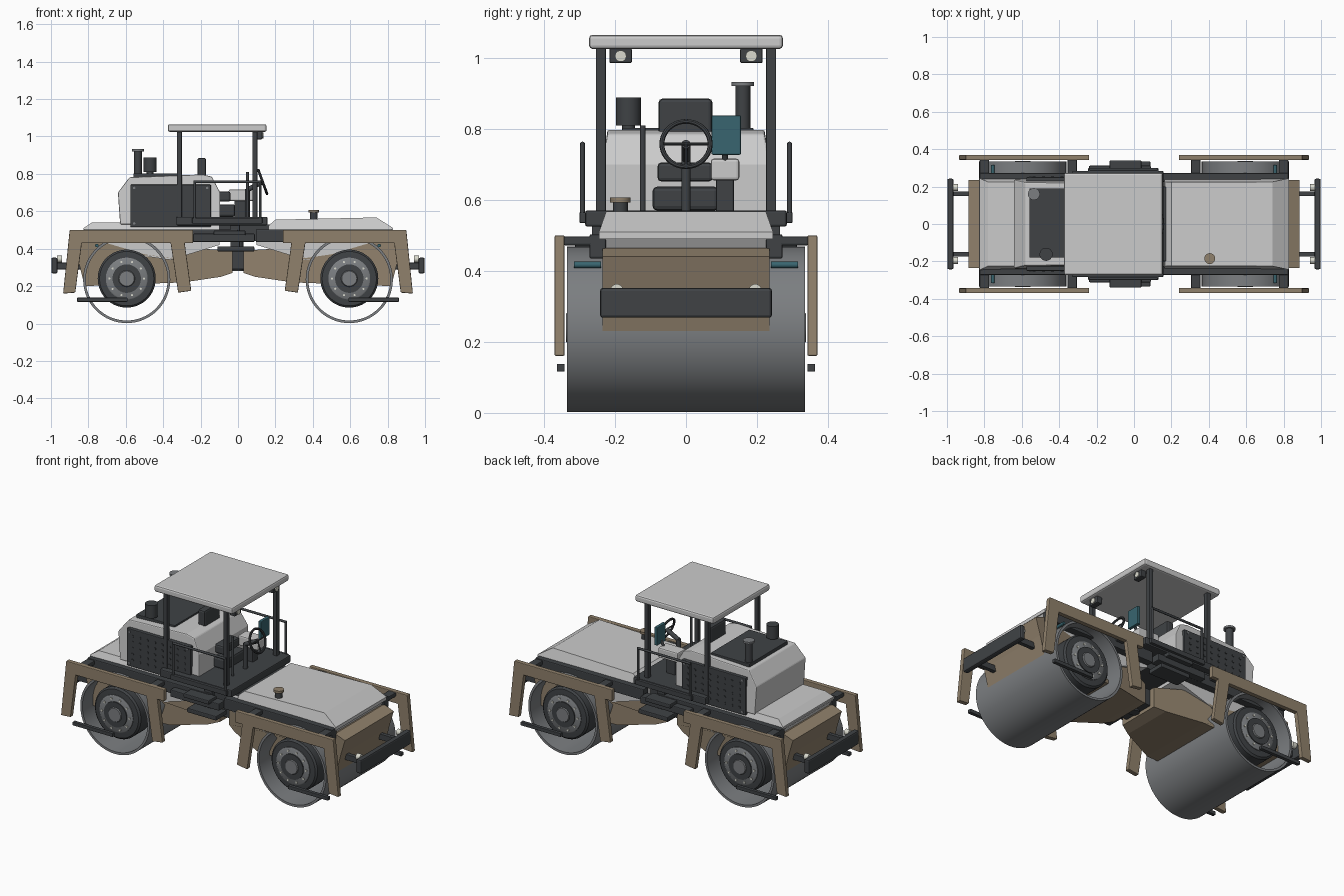
import bpy, bmesh, math
from mathutils import Matrix, Vector

if "Cube" in bpy.data.objects:
    bpy.data.objects.remove(bpy.data.objects["Cube"])

def mat(name, c):
    m = bpy.data.materials.new(name)
    m.diffuse_color = (*c, 1)
    m.use_nodes = True
    m.node_tree.nodes["Principled BSDF"].inputs["Base Color"].default_value = m.diffuse_color
    return m

DARK = mat("dark", (0.05, 0.055, 0.06))
TAN = mat("tan", (0.28, 0.22, 0.15))
TEAL = mat("teal", (0.04, 0.13, 0.16))
LAMP = mat("lamp", (0.7, 0.7, 0.62))
STEEL = mat("steel", (0.2, 0.21, 0.22))

def finish(name, bm, m=None, bevel=0, smooth=False):
    bmesh.ops.recalc_face_normals(bm, faces=bm.faces)
    me = bpy.data.meshes.new(name)
    bm.to_mesh(me)
    bm.free()
    ob = bpy.data.objects.new(name, me)
    bpy.context.collection.objects.link(ob)
    if m:
        me.materials.append(m)
    if smooth:
        me.shade_smooth()
        me.set_sharp_from_angle(angle=math.radians(35))
    if bevel:
        b = ob.modifiers.new("bevel", 'BEVEL')
        b.width, b.segments = bevel, 2
    return ob

def box(name, x0, x1, y0, y1, z0, z1, m=None, bevel=0.005):
    bm = bmesh.new()
    bmesh.ops.create_cube(bm, size=1)
    for v in bm.verts:
        v.co = ((x0+x1)/2 + v.co.x*(x1-x0), (y0+y1)/2 + v.co.y*(y1-y0), (z0+z1)/2 + v.co.z*(z1-z0))
    return finish(name, bm, m, bevel)

def prism(name, pts, y0, y1, m=None, bevel=0, width=None):
    # side profile (x, z) extruded across y; width(x, z) gives a symmetric half width
    bm = bmesh.new()
    a = [bm.verts.new((x, -width(x, z) if width else y0, z)) for x, z in pts]
    b = [bm.verts.new((x, width(x, z) if width else y1, z)) for x, z in pts]
    bm.faces.new(a)
    bm.faces.new(b)
    for i in range(len(pts)):
        j = (i+1) % len(pts)
        bm.faces.new((a[i], a[j], b[j], b[i]))
    return finish(name, bm, m, bevel)

def add_rod(bm, p, q, r, seg):
    p, q = Vector(p), Vector(q)
    d = q - p
    mtx = Matrix.Translation((p+q)/2) @ d.to_track_quat('Z', 'Y').to_matrix().to_4x4()
    bmesh.ops.create_cone(bm, cap_ends=True, segments=seg, radius1=r, radius2=r, depth=d.length, matrix=mtx)

def rods(name, pairs, r, m=None, seg=24):
    bm = bmesh.new()
    for p, q in pairs:
        add_rod(bm, p, q, r, seg)
    return finish(name, bm, m, smooth=True)

def lathe(name, prof, c, m=None, closed=True, seg=64):
    # (radius, y) profile turned about a y axis through c
    bm = bmesh.new()
    rings = [[bm.verts.new((c[0]+r*math.cos(2*math.pi*k/seg), c[1]+y, c[2]+r*math.sin(2*math.pi*k/seg)))
              for k in range(seg)] for r, y in prof]
    n = len(rings)
    for i in range(n if closed else n-1):
        A, B = rings[i], rings[(i+1) % n]
        for k in range(seg):
            l = (k+1) % seg
            bm.faces.new((A[k], A[l], B[l], B[k]))
    if not closed:
        bm.faces.new(rings[0])
        bm.faces.new(rings[-1])
    return finish(name, bm, m, smooth=True)

# parts repeated at both ends
for s, end in ((-1, "rear"), (1, "front")):
    flip = lambda pts: [(s*x, z) for x, z in pts]
    xr = lambda a, b: sorted((s*a, s*b))
    cx, cz = s*0.595, 0.235
    lathe(end+"_drum", [(0.233, -0.335), (0.233, 0.335), (0.219, 0.335), (0.219, -0.335)], (cx, 0, cz), STEEL)
    prism(end+"_chassis", flip([(0.03, 0.39), (0.03, 0.27), (0.09, 0.25), (0.29, 0.22), (0.82, 0.2), (0.855, 0.34),
          (0.885, 0.44), (0.82, 0.465), (0.5, 0.37), (0.36, 0.35), (0.2, 0.4)]), 0, 0, TAN,
          width=lambda x, z: 0.13 + 0.105*min(1, (abs(x)-0.03)/0.22))
    prism(end+"_lower_body", flip([(0.1, 0.5), (0.1, 0.42), (0.36, 0.34), (0.5, 0.36), (0.8, 0.45), (0.83, 0.5)]), -0.23, 0.23)
    box(end+"_bumper", *xr(0.965, 0.998), -0.242, 0.242, 0.268, 0.352, DARK, 0.008)
    for t, side in ((-1, "right"), (1, "left")):
        yr = lambda a, b: sorted((t*a, t*b))
        # side guard frame with two splayed legs
        prism(f"{end}_{side}_frame", flip([(0.24, 0.5), (0.9, 0.5), (0.935, 0.16), (0.87, 0.165), (0.835, 0.43),
              (0.36, 0.43), (0.32, 0.165), (0.25, 0.175), (0.285, 0.43), (0.24, 0.43)]), *yr(0.342, 0.37), TAN, 0.004)
        box(f"{end}_{side}_rail", *xr(0.095 if s > 0 else 0.0, 0.825), *yr(0.225, 0.272), 0.435, 0.503, DARK)
        for bx in (0.33, 0.8):
            box(f"{end}_{side}_frame_bracket", *xr(bx-0.025, bx+0.025), *yr(0.26, 0.345), 0.472, 0.497, DARK)
        # wheel hub stack
        c = (cx, 0, 0.24)
        lathe(f"{end}_{side}_hub_motor", [(0.155, t*0.2), (0.155, t*0.305), (0.145, t*0.315), (0.11, t*0.318)], c, DARK, False)
        lathe(f"{end}_{side}_hub_plate", [(0.112, t*0.31), (0.112, t*0.322), (0.106, t*0.326)], c, STEEL, False)
        lathe(f"{end}_{side}_hub_ring", [(0.076, t*0.32), (0.076, t*0.332)], c, DARK, False)
        lathe(f"{end}_{side}_hub_cap", [(0.045, t*0.33), (0.04, t*0.338)], c, STEEL, False)
        rods(f"{end}_{side}_hub_bolts", [((cx+0.093*math.cos(a), t*0.32, 0.24+0.093*math.sin(a)),
             (cx+0.093*math.cos(a), t*0.331, 0.24+0.093*math.sin(a)))
             for a in [math.pi*k/5 for k in range(10)]], 0.006, LAMP, 8)
        box(f"{end}_{side}_scraper_bar", *xr(0.59, 0.86), *yr(0.342, 0.364), 0.116, 0.138, DARK, 0.003)
        rods(f"{end}_{side}_spray_nozzle", [((s*0.755, t*0.24, 0.417), (s*0.755, t*0.315, 0.417))], 0.009, TEAL, 12)
        box(f"{end}_{side}_bumper_bracket", *xr(0.83, 0.97), *yr(0.15, 0.175), 0.29, 0.325, DARK, 0.002)
        rods(f"{end}_{side}_bumper_lamp", [((s*0.94, t*0.195, 0.345), (s*0.968, t*0.195, 0.345))], 0.018, LAMP)

# bonnet and rear deck, narrower at the top
taper = lambda x, z: 0.245 if z < 0.515 else 0.225
prism("bonnet", [(0.16, 0.49), (0.165, 0.525), (0.2, 0.555), (0.74, 0.567), (0.83, 0.51), (0.83, 0.49)], 0, 0, width=taper)
prism("rear_deck", [(-0.1, 0.49), (-0.1, 0.54), (-0.78, 0.54), (-0.825, 0.51), (-0.825, 0.49)], 0, 0, width=taper)
rods("filler_neck", [((0.405, -0.185, 0.55), (0.405, -0.185, 0.595))], 0.021, DARK)
rods("filler_cap", [((0.405, -0.185, 0.593), (0.405, -0.185, 0.607))], 0.029, TAN)

# engine cover with vented panels
prism("engine_cover", [(-0.63, 0.53), (-0.642, 0.7), (-0.58, 0.782), (-0.19, 0.797), (-0.14, 0.785), (-0.095, 0.7),
      (-0.095, 0.53)], 0, 0, bevel=0.006, width=lambda x, z: 0.238 if z < 0.75 else 0.222)
box("engine_top_plate", -0.56, -0.3, -0.18, 0.19, 0.77, 0.803, DARK, 0.003)
for t, side in ((-1, "right"), (1, "left")):
    box(side+"_vent_panel", -0.575, -0.145, *sorted((t*0.225, t*0.25)), 0.515, 0.742, DARK, 0.004)
    rods(side+"_vent_holes", [((-0.535+0.05*i, t*0.245, 0.555+0.037*j), (-0.535+0.05*i, t*0.253, 0.555+0.037*j))
         for i in range(8) for j in range(5)], 0.008, DARK, 8)
    rods(side+"_panel_screws", [((x, t*0.245, z), (x, t*0.254, z)) for x in (-0.555, -0.165) for z in (0.535, 0.725)],
         0.007, STEEL, 8)
rods("exhaust_pipe", [((-0.535, 0.16, 0.77), (-0.535, 0.16, 0.925))], 0.021, DARK)
rods("exhaust_cap", [((-0.535, 0.16, 0.92), (-0.535, 0.16, 0.932))], 0.032, STEEL)
rods("air_filter", [((-0.47, -0.162, 0.81), (-0.47, -0.162, 0.888))], 0.035, DARK)
rods("air_filter_neck", [((-0.47, -0.162, 0.78), (-0.47, -0.162, 0.82))], 0.018, DARK)

# operator platform, canopy and handrails
box("platform_floor", -0.33, 0.157, -0.284, 0.284, 0.525, 0.57, DARK, 0.006)
box("canopy_roof", -0.375, 0.153, -0.273, 0.273, 1.025, 1.065, None, 0.01)
for t, side in ((-1, "right"), (1, "left")):
    yr = lambda a, b: sorted((t*a, t*b))
    for x in (-0.313, 0.09):
        box(side+"_canopy_post", x-0.013, x+0.013, *yr(0.226, 0.254), 0.565, 1.03, DARK, 0.004)
    ry = t*0.292
    rods(side+"_handrail", [((-0.232, ry, 0.565), (-0.232, ry, 0.76)), ((-0.237, ry, 0.757), (0.122, ry, 0.757)),
         ((0.118, ry, 0.565), (0.118, ry, 0.76))], 0.007, DARK, 12)
    box(side+"_handrail_base", -0.245, 0.13, *yr(0.275, 0.3), 0.535, 0.565, DARK, 0.003)
    box(side+"_upper_step", -0.13, 0.04, *yr(0.26, 0.34), 0.472, 0.497, DARK, 0.005)
    box(side+"_side_box", -0.24, 0.09, *yr(0.25, 0.312), 0.437, 0.48, DARK)
    box(side+"_lower_step", -0.11, 0.087, *yr(0.23, 0.335), 0.385, 0.412, DARK, 0.005)
    box(side+"_step_hanger", -0.04, 0.01, *yr(0.24, 0.265), 0.4, 0.53, DARK, 0.003)
    box(side+"_work_lamp", 0.095, 0.13, *yr(0.152, 0.216), 0.985, 1.027, DARK, 0.005)
    rods(side+"_work_lamp_lens", [((0.125, t*0.184, 1.005), (0.136, t*0.184, 1.005))], 0.016, LAMP)

# seat and controls
box("seat_cushion", -0.12, -0.015, -0.094, 0.092, 0.57, 0.637, DARK, 0.012)
box("seat_lower_back", -0.11, -0.04, -0.08, 0.075, 0.652, 0.705, DARK, 0.01)
box("seat_headrest", -0.217, -0.17, -0.077, 0.074, 0.75, 0.885, DARK, 0.01)
box("control_console", -0.05, 0.085, 0.07, 0.15, 0.655, 0.716, None, 0.008)
box("console_stand", -0.02, 0.04, 0.085, 0.135, 0.56, 0.66, DARK)
box("display_panel", 0.085, 0.105, 0.072, 0.155, 0.727, 0.838, TEAL, 0.004)
rods("display_arm", [((0.07, 0.11, 0.7), (0.092, 0.11, 0.75))], 0.008, DARK)
rods("control_lever", [((0.05, -0.122, 0.565), (0.05, -0.122, 0.81))], 0.008, DARK)
bm = bmesh.new()
hub = Vector((0.132, 0, 0.757))
tilt = Matrix.Translation(hub) @ Matrix.Rotation(math.radians(70), 4, 'Y')
N, M = 40, 8
ring = [[bm.verts.new(tilt @ Vector(((0.068+0.007*math.cos(b))*math.cos(a), (0.068+0.007*math.cos(b))*math.sin(a),
        0.007*math.sin(b)))) for b in [2*math.pi*j/M for j in range(M)]] for a in [2*math.pi*i/N for i in range(N)]]
for i in range(N):
    for j in range(M):
        A, B, k = ring[i], ring[(i+1) % N], (j+1) % M
        bm.faces.new((A[j], B[j], B[k], A[k]))
finish("steering_wheel", bm, DARK, smooth=True)
spoke_ends = [tilt @ Vector((0.068*math.cos(a), 0.068*math.sin(a), 0)) for a in (0, math.pi/2, -math.pi/2)]
rods("steering_spokes", [(hub, e) for e in spoke_ends], 0.004, DARK, 8)
rods("steering_column", [(hub, (0.05, 0, 0.715)), ((0.05, 0, 0.72), (0.05, 0, 0.56))], 0.013, DARK)

# articulation joint
rods("joint_pin", [((0, 0, 0.28), (0, 0, 0.53))], 0.03, DARK)
box("joint_block", -0.1, 0.1, -0.1, 0.1, 0.29, 0.39, DARK)
box("joint_upper_plate", -0.28, 0.27, -0.2, 0.2, 0.44, 0.53, DARK)
